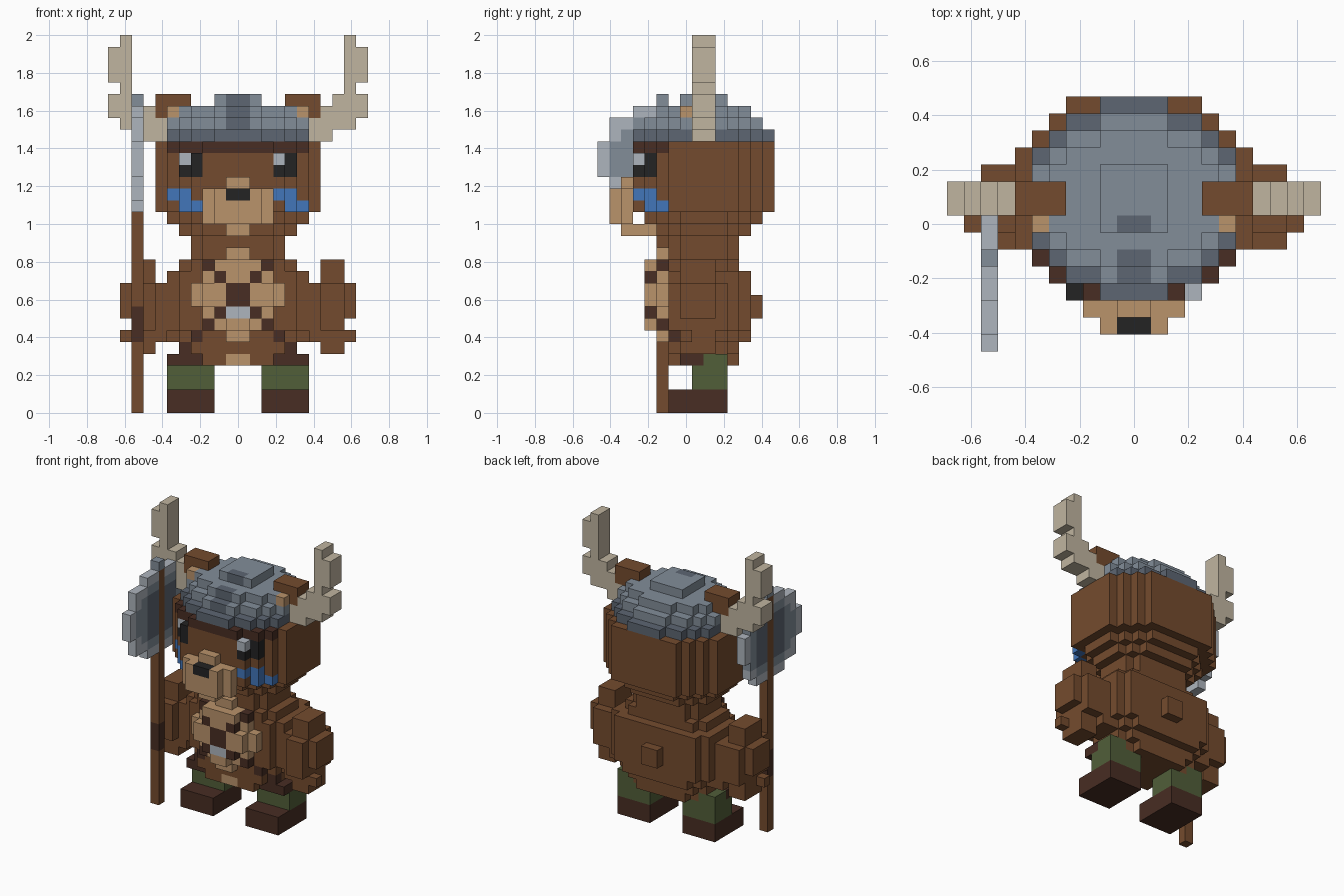
import bpy, bmesh

cube = bpy.data.objects.get("Cube")
if cube:
    bpy.data.objects.remove(cube, do_unlink=True)

U = 1 / 16            # edge of one block
PALETTE = {           # sRGB values
    "fur": (116, 75, 46), "tan": (186, 147, 107), "dark_brown": (72, 45, 35),
    "green": (81, 94, 57), "steel": (130, 141, 153), "dark_steel": (93, 102, 114),
    "light_steel": (174, 181, 189), "bone": (192, 181, 160),
    "black": (35, 35, 36), "blue": (66, 118, 186)}


def linear(v):
    v /= 255
    return v / 12.92 if v <= 0.04045 else ((v + 0.055) / 1.055) ** 2.4


MATS = {}
for name, rgb in PALETTE.items():
    m = bpy.data.materials.new(name)
    m.use_nodes = True
    col = tuple(linear(c) for c in rgb) + (1,)
    m.diffuse_color = col
    bsdf = m.node_tree.nodes["Principled BSDF"]
    bsdf.inputs["Base Color"].default_value = col
    bsdf.inputs["Roughness"].default_value = 0.9
    MATS[name] = m

grid = {}             # block position -> (part, colour); later blocks replace earlier ones


def box(part, col, x0, x1, y0, y1, z0, z1, mirror=False):
    for x in range(x0, x1):
        for y in range(y0, y1):
            for z in range(z0, z1):
                grid[x, y, z] = (part, col)
                if mirror:
                    grid[-1 - x, y, z] = (part, col)


def disc(part, col, w, y0, y1, z0, z1, cut):
    """Slab of half width w with stepped corners."""
    for x in range(-w, w):
        for y in range(y0, y1):
            edge_x = min(x + w, w - 1 - x)
            edge_y = min(y - y0, y1 - 1 - y)
            if edge_x + edge_y >= cut:
                box(part, col, x, x + 1, y, y + 1, z0, z1)


def face_patch(col, x0, x1, z0, z1):
    """Recolour the front blocks of the rounded head."""
    for x in range(x0, x1):
        y = 3 + max(0, max(x, -1 - x) - 3)
        box("head", col, x, x + 1, y, y + 1, z0, z1)


# Boots and legs
box("boots", "dark_brown", 2, 6, 6, 11, 0, 2, True)
box("legs", "green", 2, 6, 8, 11, 2, 5, True)

# Torso, stacked in rounded slabs
for w, y1, z0, z1, cut in ((4, 12, 4, 5, 1), (5, 12, 5, 6, 1), (6, 13, 6, 7, 2),
                           (6, 13, 7, 12, 1), (5, 12, 12, 13, 1), (4, 12, 13, 15, 1)):
    disc("body", "fur", w, 6, y1, z0, z1, cut)
box("body", "dark_brown", 3, 6, 7, 9, 4, 5, True)
box("body", "green", 4, 6, 9, 11, 4, 5, True)
box("body", "dark_brown", 4, 5, 7, 8, 5, 6, True)
box("body", "dark_brown", 3, 4, 6, 7, 6, 7, True)
box("body", "tan", -1, 1, 6, 7, 4, 5)
box("tail", "fur", -1, 1, 13, 14, 8, 10)

# Belly in two layers: (height, back half width, front half width)
for z, back, front in ((6, 1, 0), (7, 3, 1), (8, 3, 2), (9, 4, 3), (10, 4, 3),
                       (11, 3, 2), (12, 3, 2), (13, 1, 0)):
    box("belly", "tan", -back, back, 5, 6, z, z + 1)
    box("belly", "tan", -front, front, 4, 5, z, z + 1)
for x, y, z in ((2, 5, 12), (1, 4, 11), (1, 4, 8), (2, 5, 7)):
    box("belly", "dark_brown", x, x + 1, y, y + 1, z, z + 1, True)
box("belly", "dark_brown", -1, 1, 4, 5, 9, 11)
box("belly", "light_steel", -1, 1, 4, 5, 8, 9)

# Arms
box("arms", "fur", 6, 7, 7, 11, 6, 11, True)
box("arms", "fur", 7, 9, 7, 10, 5, 13, True)
box("arms", "fur", 7, 9, 6, 11, 7, 11, True)
box("arms", "fur", 9, 10, 7, 10, 8, 11, True)
box("arms", "fur", 9, 10, 7, 8, 6, 7, True)

# Head
disc("head", "fur", 5, 5, 13, 15, 16, 2)
disc("head", "fur", 6, 4, 14, 16, 17, 3)
disc("head", "fur", 7, 3, 15, 17, 23, 3)
for pos in [p for p in grid if grid[p][0] == "head" and p[2] == 22 and p[1] < 6]:
    grid[pos] = ("head", "dark_brown")
for x in (-4, 3):                                  # brow opening above the eyes
    del grid[x, 3, 22]
for x in (-5, 3):                                  # eyes with a glint
    face_patch("black", x, x + 2, 20, 22)
    face_patch("light_steel", x, x + 1, 21, 22)
for x in (-6, 3):                                  # cheek paint
    face_patch("blue", x, x + 2, 18, 19)
    face_patch("blue", x + 1, x + 3, 17, 18)

# Muzzle and nose
box("muzzle", "tan", -3, 3, 2, 3, 16, 19)
box("muzzle", "tan", -2, 2, 1, 2, 16, 19)
box("muzzle", "tan", -1, 1, 2, 3, 19, 20)
box("muzzle", "tan", -1, 1, 2, 5, 15, 16)
box("nose", "black", -1, 1, 1, 2, 18, 19)

# Helmet: dark rim, two stepped tiers, crown and front stripe
disc("helmet", "dark_steel", 6, 4, 14, 23, 24, 2)
box("helmet", "dark_steel", -2, 2, 3, 15, 23, 24)
disc("helmet", "steel", 6, 5, 13, 24, 25, 2)
box("helmet", "steel", -2, 2, 4, 14, 24, 25)
disc("helmet", "steel", 5, 6, 12, 25, 26, 1)
box("helmet", "steel", -2, 2, 5, 13, 25, 26)
box("helmet", "steel", -2, 2, 7, 11, 26, 27)
for y, z in ((4, 24), (5, 25), (7, 26)):
    box("helmet", "dark_steel", -1, 1, y, y + 1, z, z + 1)

# Antlers and ears
for x0, x1, z0, z1 in ((6, 8, 23, 25), (7, 8, 25, 26), (8, 10, 24, 27),
                       (10, 11, 25, 27), (9, 10, 27, 32), (10, 11, 28, 31)):
    box("antlers", "bone", x0, x1, 8, 10, z0, z1, True)
box("ears", "fur", 4, 7, 8, 10, 25, 27, True)
box("ears", "tan", 5, 6, 7, 8, 25, 26, True)

# Axe: shaft, grip, and a light edged blade on each side
box("axe_shaft", "fur", -9, -8, 5, 6, 0, 26)
box("axe_shaft", "dark_brown", -9, -8, 5, 6, 6, 9)
box("axe_shaft", "steel", -9, -8, 5, 6, 26, 27)
blade = {0: (20, 23), 1: (18, 25), 2: (18, 25), 3: (17, 26), 4: (17, 26),
         6: (17, 26), 7: (17, 26), 8: (18, 25), 9: (20, 23)}
for y, (z0, z1) in blade.items():
    box("axe_blade", "light_steel", -9, -8, y, y + 1, z0, z1)
    if y not in (0, 9):
        box("axe_blade", "steel", -9, -8, y, y + 1, z0 + 1 + (y == 1), z1 - 1 - (y == 1))
    if y in (3, 4, 6, 7):
        box("axe_blade", "dark_steel", -9, -8, y, y + 1, 19, 24)

# Turn each part's exposed block sides into a mesh
for part in dict.fromkeys(p for p, _ in grid.values()):
    cells = {k: c for k, (p, c) in grid.items() if p == part}
    cols = list(dict.fromkeys(cells.values()))
    bm = bmesh.new()
    verts = {}
    for pos, col in cells.items():
        for a in range(3):
            for s in (0, 1):
                near = list(pos)
                near[a] += 2 * s - 1
                if tuple(near) in grid:
                    continue
                loop = []
                for db, dc in ((0, 0), (1, 0), (1, 1), (0, 1)):
                    p = list(pos)
                    p[a] += s
                    p[(a + 1) % 3] += db
                    p[(a + 2) % 3] += dc
                    p = tuple(p)
                    if p not in verts:
                        verts[p] = bm.verts.new((p[0] * U, (p[1] - 7.5) * U, p[2] * U))
                    loop.append(verts[p])
                bm.faces.new(loop if s else loop[::-1]).material_index = cols.index(col)
    bmesh.ops.dissolve_limit(bm, angle_limit=0.01, verts=bm.verts[:], edges=bm.edges[:],
                             delimit={'MATERIAL'})
    mesh = bpy.data.meshes.new(part)
    bm.to_mesh(mesh)
    bm.free()
    for c in cols:
        mesh.materials.append(MATS[c])
    bpy.context.collection.objects.link(bpy.data.objects.new(part, mesh))
